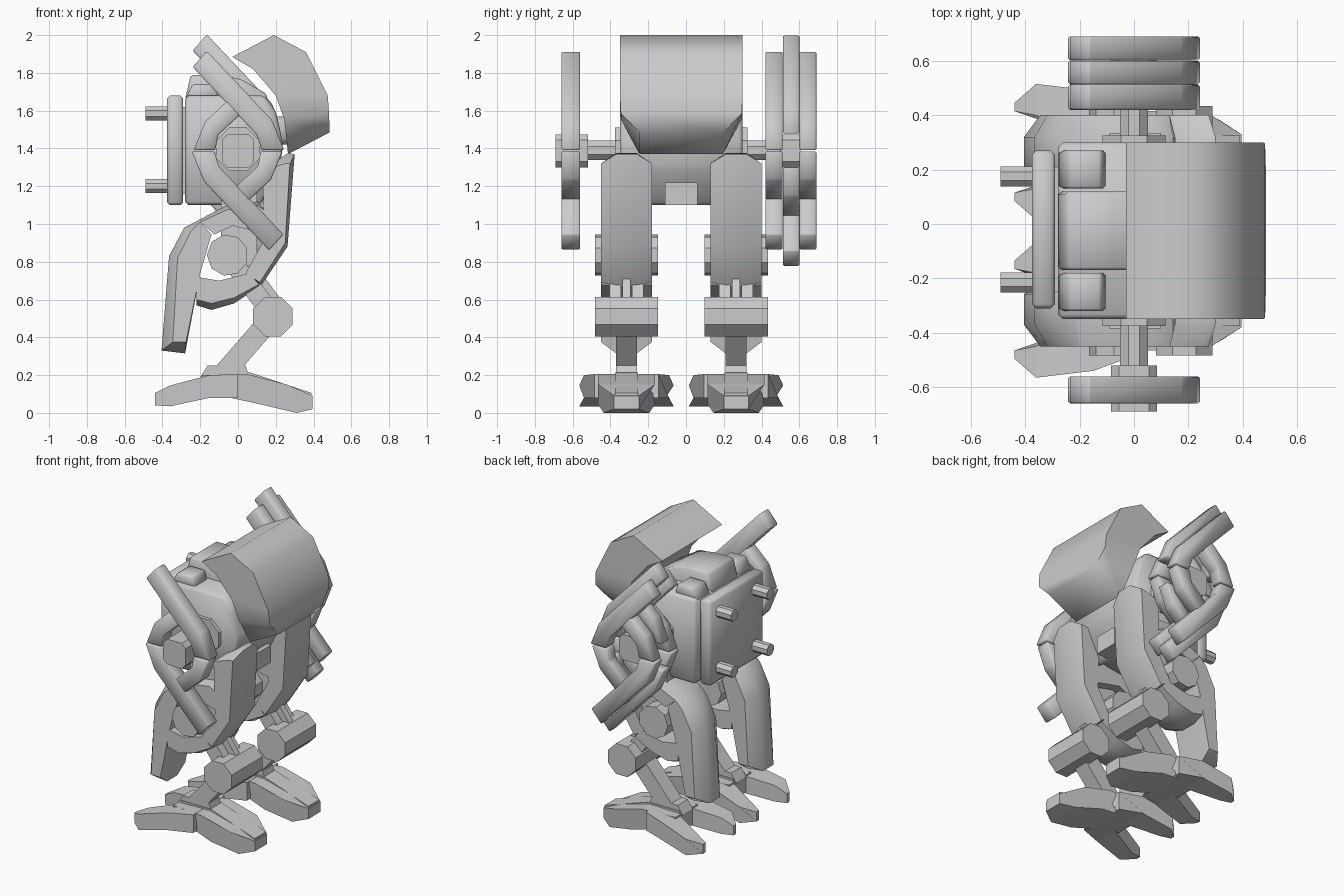
import bpy, bmesh, math
from mathutils import Vector, Matrix

MID = -0.025   # body symmetry plane in y
HIP = 0.29     # leg offset from that plane


def finish(name, bm, bevel=0.0, angle=0):
    bmesh.ops.recalc_face_normals(bm, faces=bm.faces[:])
    if bevel:
        bmesh.ops.bevel(bm, geom=bm.edges[:], offset=bevel, segments=1,
                        affect='EDGES', clamp_overlap=True)
        bmesh.ops.recalc_face_normals(bm, faces=bm.faces[:])
    me = bpy.data.meshes.new(name)
    bm.to_mesh(me)
    bm.free()
    if angle:
        for p in me.polygons:
            p.use_smooth = True
        me.set_sharp_from_angle(angle=math.radians(angle))
    ob = bpy.data.objects.new(name, me)
    bpy.context.collection.objects.link(ob)
    return ob


def loft(name, rings, bevel=0.0, angle=0):
    """Skin a list of equally long closed rings of 3D points and cap both ends."""
    bm = bmesh.new()
    rows = [[bm.verts.new(p) for p in r] for r in rings]
    bm.faces.new(rows[0])
    bm.faces.new(rows[-1][::-1])
    for a, b in zip(rows, rows[1:]):
        for i in range(len(a)):
            j = (i + 1) % len(a)
            bm.faces.new((a[i], b[i], b[j], a[j]))
    return finish(name, bm, bevel, angle)


def prism(name, pts, y0, y1, bevel=0.0, angle=0, plan=None, center=0.0):
    """Extrude an (x, z) profile along y; plan(x) may give the y limits around center."""
    lims = [plan(x) if plan else (y0, y1) for x, z in pts]
    return loft(name, [[(x, center + l[k], z) for (x, z), l in zip(pts, lims)] for k in (0, 1)],
                bevel, angle)


def pad(name, edge, mid, c, hw=0.135, mw=0.055):
    """Bowed armour plate: edge profile at both sides, mid profile along the middle."""
    loft(name, [[(x, c + y, z) for x, z in pr]
                for y, pr in ((-hw, edge), (-mw, mid), (mw, mid), (hw, edge))], 0, 50)


def box(name, x0, x1, y0, y1, z0, z1, bevel=0.0, angle=0):
    return prism(name, [(x0, z0), (x1, z0), (x1, z1), (x0, z1)], y0, y1, bevel, angle)


def disc(name, x, z, r, y0, y1, n=8, phase=0.5):
    a = [2 * math.pi * (i + phase) / n for i in range(n)]
    return prism(name, [(x + r * math.cos(t), z + r * math.sin(t)) for t in a], y0, y1)


def strut(name, a, b, w, y0, y1):
    a, b = Vector(a), Vector(b)
    d = (b - a).normalized()
    n = Vector((-d.y, d.x)) * w / 2
    return prism(name, [a + n, b + n, b - n, a - n], y0, y1)


# curved head shell, lofted from sections: outer point, inner point, half width
sections = [((0.19, 2.0), (-0.03, 1.885), 0.325), ((0.36, 1.91), (0.08, 1.82), 0.325),
            ((0.475, 1.68), (0.20, 1.68), 0.325), ((0.482, 1.585), (0.245, 1.555), 0.32),
            ((0.485, 1.485), (0.265, 1.37), 0.22)]
loft("head_shell", [[(ox, MID - w, oz), (ox, MID + w, oz), (ix, MID + w, iz), (ix, MID - w, iz)]
                    for (ox, oz), (ix, iz), w in sections], 0, 78)

# torso with humps on top
prism("torso", [(-0.28, 1.10), (0.12, 1.10), (0.22, 1.30), (0.24, 1.42), (0.20, 1.60),
                (0.14, 1.68), (-0.28, 1.68)], -0.35, 0.30, 0.018, 60)
prism("torso_hump", [(-0.28, 1.66), (-0.25, 1.79), (-0.10, 1.79), (0.02, 1.765),
                     (0.15, 1.69), (0.17, 1.60), (-0.2, 1.60)], -0.17, 0.12, 0.012, 60)
for s, n in ((-1, "right"), (1, "left")):
    c = MID + s * 0.225
    prism("shoulder_hump_" + n, [(-0.28, 1.66), (-0.24, 1.74), (-0.12, 1.74), (-0.10, 1.66)],
          c - 0.07, c + 0.07, 0.01, 60)
box("neck_block", 0.1, 0.29, MID - 0.2, MID + 0.2, 1.42, 1.57, 0.03, 60)
box("pelvis", -0.10, 0.21, MID - 0.085, MID + 0.085, 1.10, 1.22)

# backpack plate with four pegs
box("back_plate", -0.375, -0.29, -0.31, 0.27, 1.10, 1.68, 0.015, 60)
box("back_spacer", -0.30, -0.27, -0.25, 0.21, 1.16, 1.62)
for y in (-0.215, 0.175):
    for z in (1.20, 1.585):
        bm = bmesh.new()
        bmesh.ops.create_cone(bm, cap_ends=True, segments=8, radius1=0.04, radius2=0.04, depth=0.13,
                              matrix=Matrix.Translation((-0.425, y, z)) @ Matrix.Rotation(math.pi / 2, 4, 'Y')
                              @ Matrix.Rotation(math.pi / 8, 4, 'Z'))
        finish("back_peg", bm)

# shoulder axle and hubs
disc("shoulder_axle", 0, 1.39, 0.055, -0.60, 0.60)
disc("shoulder_disc_right", 0, 1.395, 0.125, -0.375, -0.33)
disc("shoulder_disc_left", 0, 1.395, 0.125, 0.28, 0.325)
sq = [(-0.085, 1.33), (-0.055, 1.30), (0.055, 1.30), (0.085, 1.33),
      (0.085, 1.445), (0.055, 1.475), (-0.055, 1.475), (-0.085, 1.445)]
prism("hub_right", sq, -0.69, -0.52)
prism("hub_left", sq, 0.50, 0.605)

# arm guards: long bent bar plus short bar, repeated turned half round the hub
LONG = [(-0.165, 0.525), (0.18, 0.16), (0.245, 0.0), (0.125, 0.0), (0.10, 0.08), (-0.24, 0.44)]
SHORT = [(-0.235, 0.0), (-0.175, 0.15), (-0.055, 0.262), (0.01, 0.186), (-0.105, 0.08), (-0.12, 0.0)]


def arm_layer(name, y0, y1, shift):
    for s, part in ((1, "upper"), (-1, "lower")):
        for prof, kind in ((LONG, "bar"), (SHORT, "brace")):
            pts = [(s * x, 1.388 + s * (z + shift)) for x, z in prof]
            prism(f"{name}_{part}_{kind}", pts, y0, y1, 0.007, 60)


arm_layer("right_arm", -0.66, -0.56, 0.003)
arm_layer("left_arm_inner", 0.42, 0.512, 0.003)
arm_layer("left_arm_middle", 0.513, 0.60, 0.09)
arm_layer("left_arm_outer", 0.602, 0.69, 0.003)

# leg armour profiles around the hip hub: side edge, then middle
FRONT = ([(0.13, 1.28), (0.25, 1.32), (0.275, 1.32), (0.25, 0.90), (0.115, 0.69), (0.04, 0.74), (0.14, 0.92)],
         [(0.15, 1.30), (0.265, 1.375), (0.30, 1.37), (0.262, 0.88), (0.12, 0.67), (0.04, 0.74), (0.14, 0.92)])
TOP = ([(-0.20, 1.01), (-0.06, 1.075), (0.10, 1.10), (0.17, 1.05), (0.15, 0.95), (-0.03, 0.99), (-0.125, 0.945)],
       [(-0.21, 1.02), (-0.06, 1.10), (0.10, 1.12), (0.18, 1.05), (0.15, 0.95), (-0.03, 0.99), (-0.125, 0.945)])
BACK = ([(-0.20, 1.01), (-0.25, 0.96), (-0.32, 0.82), (-0.345, 0.375), (-0.275, 0.375), (-0.20, 0.74), (-0.14, 0.945)],
        [(-0.21, 1.02), (-0.285, 0.98), (-0.365, 0.83), (-0.405, 0.33), (-0.28, 0.315), (-0.20, 0.74), (-0.14, 0.945)])
LOW = ([(-0.22, 0.72), (-0.10, 0.70), (0.06, 0.74), (0.11, 0.68), (-0.02, 0.61), (-0.14, 0.58), (-0.22, 0.60)],
       [(-0.22, 0.72), (-0.10, 0.70), (0.06, 0.74), (0.115, 0.67), (-0.02, 0.58), (-0.14, 0.545), (-0.22, 0.57)])
# foot profiles
TOE = [(0, 0.205), (-0.15, 0.20), (-0.36, 0.145), (-0.44, 0.105), (-0.44, 0.04),
       (-0.36, 0.035), (-0.15, 0.08), (0, 0.08)]
SOLE = [(-0.19, 0.20), (0.05, 0.205), (0.26, 0.15), (0.395, 0.09), (0.395, 0.02),
        (0.31, 0.0), (0.12, 0.045), (-0.04, 0.08), (-0.19, 0.08)]


def sole_plan(x):
    w = 0.065 if x > 0.38 else 0.12 if x > 0.3 else 0.15 if x > 0 else 0.12
    return -w, w


def toe_plan(x, t):
    lo, hi = {0: (0.0, 0.17), -0.15: (0.05, 0.225), -0.36: (0.135, 0.25), -0.44: (0.15, 0.18)}[x]
    return t * lo, t * hi


for s, side in ((-1, "right"), (1, "left")):
    c = MID + s * HIP
    n = side + "_"
    for prof, part in ((FRONT, "front"), (TOP, "top"), (BACK, "back"), (LOW, "bottom")):
        pad(n + "thigh_" + part, *prof, c)
    box(n + "hip_yoke", -0.09, 0.10, c - 0.07, c + 0.07, 0.78, 1.20)
    disc(n + "hip_hub", -0.055, 0.835, 0.11, c - 0.168, c + 0.168, 9)
    # jointed lower leg
    for d in (-0.06, 0.06):
        strut(n + "upper_strut", (-0.055, 0.835), (0.185, 0.515), 0.10, c + d - 0.03, c + d + 0.03)
    strut(n + "strut_rib", (-0.02, 0.87), (0.215, 0.55), 0.08, c - 0.022, c + 0.022)
    disc(n + "knee", 0.185, 0.51, 0.113, c - 0.168, c + 0.168)
    strut(n + "lower_strut", (0.185, 0.51), (-0.11, 0.17), 0.11, c - 0.055, c + 0.055)
    # foot: one broad front toe and two splayed rear toes
    prism(n + "ankle", [(-0.20, 0.19), (-0.16, 0.25), (0.04, 0.25), (0.06, 0.19)], c - 0.055, c + 0.055)
    prism(n + "front_toe", SOLE, 0, 0, plan=sole_plan, center=c)
    prism(n + "toe_ridge", [(-0.18, 0.15), (-0.18, 0.215), (0.06, 0.215), (0.39, 0.105), (0.39, 0.05)],
          c - 0.06, c + 0.06)
    for t in (-1, 1):
        prism(n + "rear_toe", TOE, 0, 0, center=c, plan=lambda x: toe_plan(x, t))
